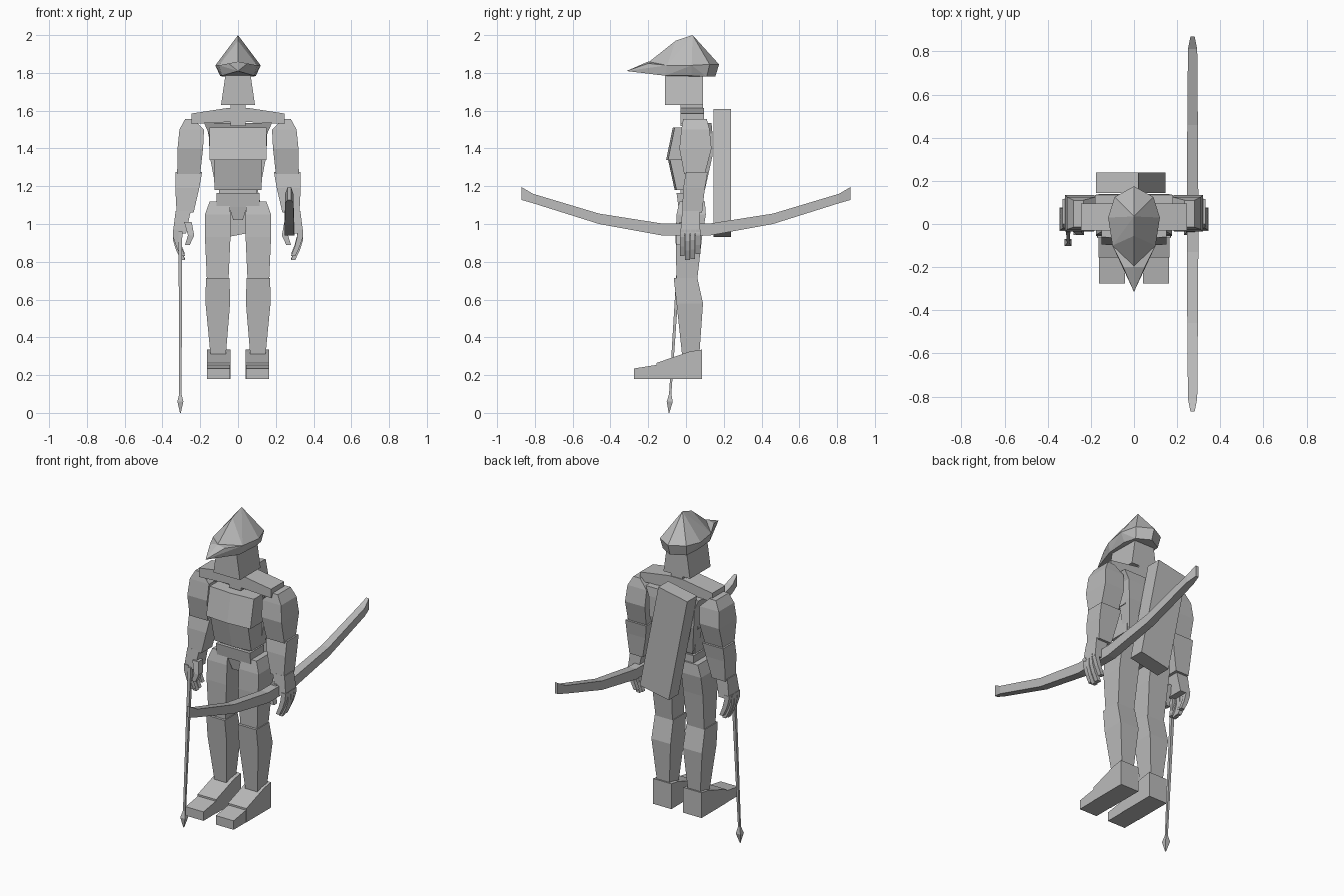
import bpy
import bmesh
from mathutils import Matrix, Vector

default_cube = bpy.data.objects.get("Cube")
if default_cube:
    bpy.data.objects.remove(default_cube, do_unlink=True)

# One plain colour for the whole figure
stone_grey = bpy.data.materials.new("stone_grey")
stone_grey.use_nodes = True
stone_grey.diffuse_color = (0.5, 0.5, 0.5, 1)
shader = stone_grey.node_tree.nodes["Principled BSDF"]
shader.inputs["Base Color"].default_value = stone_grey.diffuse_color

# Where a section's (along, across, up) numbers go for each loft direction
PLACE = {
    "x": lambda along, u, v: Vector((along, u, v)),
    "y": lambda along, u, v: Vector((u, along, v)),
    "z": lambda along, u, v: Vector((u, v, along)),
}


def finish(name, bm):
    bmesh.ops.recalc_face_normals(bm, faces=bm.faces[:])
    mesh = bpy.data.meshes.new(name)
    bm.to_mesh(mesh)
    bm.free()
    mesh.materials.append(stone_grey)
    part = bpy.data.objects.new(name, mesh)
    bpy.context.collection.objects.link(part)
    return part


def loft(name, axis, sections, side=1, ridge=0):
    """Skin rectangles (along, u_min, u_max, v_min, v_max); ridge adds a front crease."""
    bm = bmesh.new()
    rings = []
    for along, u_min, u_max, v_min, v_max in sections:
        outline = [(u_min, v_min), (u_max, v_min), (u_max, v_max), (u_min, v_max)]
        if ridge:
            outline.insert(1, ((u_min + u_max) / 2, v_min - ridge))
        ring = []
        for u, v in outline:
            point = PLACE[axis](along, u, v)
            point.x *= side
            ring.append(bm.verts.new(point))
        rings.append(ring)
    count = len(rings[0])
    for lower, upper in zip(rings, rings[1:]):
        for i in range(count):
            j = (i + 1) % count
            bm.faces.new((lower[i], lower[j], upper[j], upper[i]))
    bm.faces.new(rings[0])
    bm.faces.new(rings[-1])
    return finish(name, bm)


def pair(name, axis, sections):
    for prefix, side in (("left_", 1), ("right_", -1)):
        loft(prefix + name, axis, sections, side)


def hull(name, points):
    """Faceted solid around points; those off the centre plane are mirrored."""
    bm = bmesh.new()
    for x, y, z in points:
        for side in ((1, -1) if x else (1,)):
            bm.verts.new((x * side, y, z))
    bmesh.ops.convex_hull(bm, input=bm.verts[:])
    return finish(name, bm)


def centred(z, half_width, front, back):
    return (z, -half_width, half_width, front, back)


# Head and neck
loft("head", "z", [centred(1.63, .09, -.11, .09), centred(1.8, .065, -.11, .09)])
loft("neck", "z", [centred(1.52, .04, -.03, .09), centred(1.64, .04, -.03, .09)])

# Peaked hat: crown, band and pointed front brim
band_front = [(.1, -.1, 1.84), (.085, -.11, 1.785)]
hull("hat_crown", band_front + [
    (0, .035, 2), (0, -.055, 1.97), (0, -.2, 1.855),
    (0, .175, 1.845), (.09, .125, 1.845), (.12, .03, 1.84),
    (0, .155, 1.78), (.08, .11, 1.78), (.095, .03, 1.785),
])
hull("hat_brim", band_front + [(.05, -.2, 1.85), (0, -.2, 1.86), (0, -.315, 1.81)])

# Torso
pair("shoulder", "x", [(0, -.03, .095, 1.54, 1.615), (.05, -.03, .095, 1.54, 1.615),
                       (.245, -.03, .095, 1.53, 1.585)])
loft("chest", "z", [centred(1.34, .15, -.095, .1), centred(1.51, .15, -.06, .1)], ridge=.01)
loft("abdomen", "z", [centred(1.18, .125, -.05, .09), centred(1.34, .128, -.085, .09)], ridge=.01)
loft("back", "z", [centred(1.18, .115, .05, .1), centred(1.36, .15, .05, .14),
                   centred(1.48, .155, .03, .14), centred(1.535, .18, .01, .135)])
loft("belt", "z", [centred(1.09, .115, -.04, .09), centred(1.165, .115, -.05, .09)])
loft("waist", "z", [centred(1.15, .1, -.03, .08), centred(1.2, .1, -.03, .08)])
loft("crotch", "z", [centred(1.02, .025, -.02, .07), centred(1.1, .05, -.035, .085)])

# Legs
pair("thigh", "z", [(.71, .05, .165, -.05, .06), (.93, .04, .175, -.055, .085),
                    (1.05, .04, .175, -.05, .105), (1.12, .045, .15, -.035, .1)])
pair("shin", "z", [(.3, .065, .145, -.02, .07), (.58, .042, .172, -.05, .09),
                   (.715, .045, .17, -.065, .06)])
pair("foot", "y", [(-.155, .04, .165, .18, .265), (.02, .04, .165, .18, .325),
                   (.085, .04, .165, .18, .335)])
pair("toe", "y", [(-.275, .042, .163, .18, .235), (-.15, .042, .163, .18, .255)])

# Arms
pair("upper_arm", "z", [(1.265, .2, .322, -.01, .1), (1.4, .185, .32, -.035, .135),
                        (1.5, .18, .31, -.025, .125), (1.555, .235, .28, -.015, .11)])
pair("forearm", "z", [(1.06, .235, .325, -.02, .085), (1.19, .205, .332, -.015, .1),
                      (1.275, .19, .332, 0, .115)])
pair("palm", "z", [(.95, .275, .345, -.03, .075), (1.07, .25, .33, -.02, .07)])
pair("thumb", "z", [(.89, .255, .28, -.05, -.02), (.94, .232, .265, -.05, -.01),
                    (1.01, .245, .285, -.035, .01)])

# Curled fingers, side by side along the palm
finger_width = .025
for index, tip in enumerate((.83, .81, .815, .84)):
    front = -.033 + index * (finger_width + .003)
    back = front + finger_width
    pair("finger_" + str(index + 1), "z", [
        (tip, .28, .303, front, back),
        (tip + .05, .3, .327, front, back),
        (tip + .1, .313, .343, front, back),
        (.97, .315, .345, front, back),
    ])


# Arrow held in the right hand, leaning slightly forward as it drops
def arrow_section(z, radius):
    x = -.305
    y = -.09 + z * .065
    return (z, x - radius, x + radius, y - radius, y + radius)


loft("arrow_shaft", "z", [arrow_section(.08, .006), arrow_section(.96, .01)])
loft("arrow_head", "z", [arrow_section(0, .002), arrow_section(.06, .016),
                         arrow_section(.1, .006)])

# Bow lying front to back in the left hand
bow_half = [(.13, .245, .298, .94, 1.003), (.46, .247, .296, 1, 1.055),
            (.81, .25, .293, 1.11, 1.16), (.87, .262, .281, 1.127, 1.195)]
bow_front = [(-along, *rest) for along, *rest in reversed(bow_half)]
loft("bow", "y", bow_front + bow_half)

# Slanted quiver on the back
bm = bmesh.new()
bmesh.ops.create_cube(bm, size=1, matrix=Matrix.Diagonal((.2, .095, .65, 1)))
quiver = finish("quiver", bm)
quiver.location = (-.015, .192, 1.27)
quiver.rotation_euler.y = -.195
